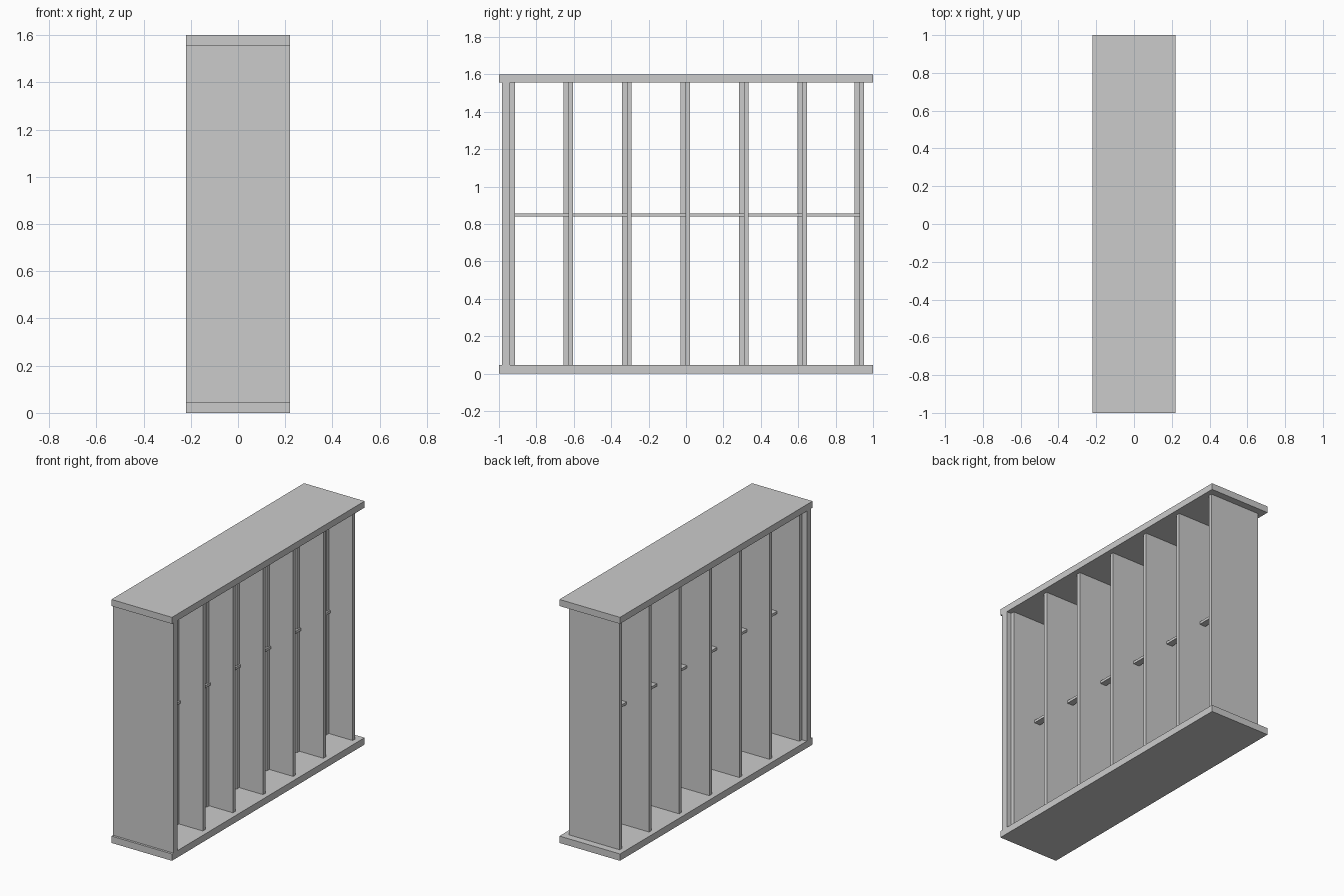
import bpy

if "Cube" in bpy.data.objects:
    bpy.data.objects.remove(bpy.data.objects["Cube"])


def box(name, x, y, z):
    """Axis-aligned box from (min, max) pairs."""
    bpy.ops.mesh.primitive_cube_add(
        size=1, location=[(a + b) / 2 for a, b in (x, y, z)])
    ob = bpy.context.object
    ob.name = name
    ob.scale = [b - a for a, b in (x, y, z)]
    bpy.ops.object.transform_apply(location=False, rotation=False, scale=True)
    return ob


HALF_W, INSET_W = 0.22, 0.185
FLOOR, CEIL, TOP = 0.045, 1.557, 1.6
PITCH, FIRST = 0.3127, -0.94
THICK = 0.026

# Base and top slabs
box("base_slab", (-HALF_W, HALF_W), (-1, 1), (0, FLOOR))
box("top_slab", (-HALF_W, HALF_W), (-1, 1), (CEIL, TOP))

# Thick full-width end wall at the front
box("end_wall", (-HALF_W, HALF_W), (-0.985, FIRST), (FLOOR, CEIL))

# Seven upright dividers, each with a narrow batten on its front face
for i in range(7):
    y = FIRST + i * PITCH - (0 if i == 0 else 0.002)
    if i == 6:
        y = 0.927
    box(f"divider_{i}", (-INSET_W, INSET_W), (y, y + THICK), (FLOOR, CEIL))
    if i:
        box(f"batten_{i}", (-0.012, 0.012), (y - THICK, y), (FLOOR, CEIL))
        # Slim rail crossing the bay at mid height
        box(f"rail_{i}", (-0.022, 0.022), (last + THICK, y), (0.84, 0.857))
    last = y
